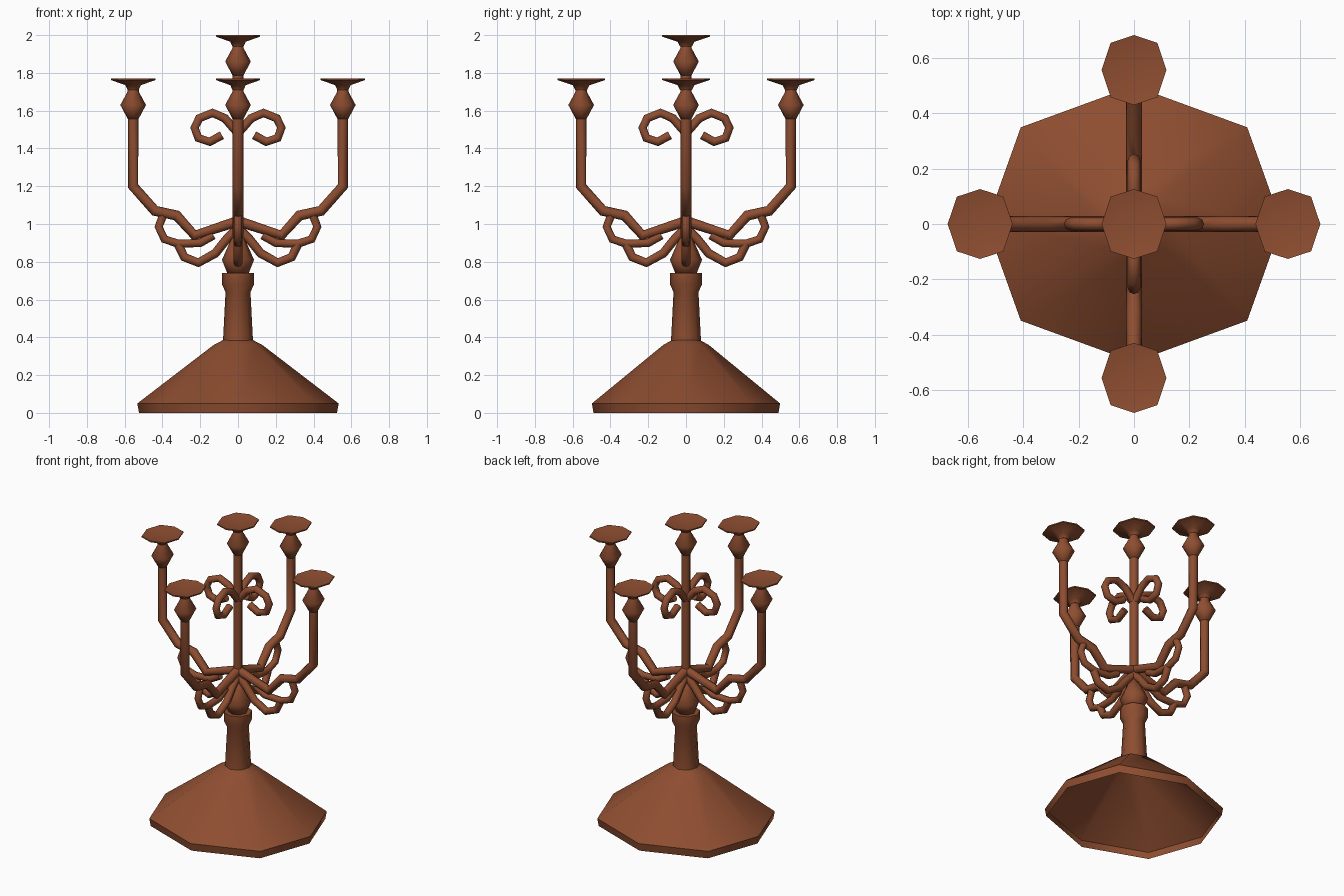
import bpy, bmesh, math

if "Cube" in bpy.data.objects:
    bpy.data.objects.remove(bpy.data.objects["Cube"])

bronze = bpy.data.materials.new("bronze")
bronze.diffuse_color = (0.27, 0.075, 0.03, 1)
bronze.use_nodes = True
bronze.node_tree.nodes["Principled BSDF"].inputs["Base Color"].default_value = bronze.diffuse_color

ROUND = (1.0, 0.71, 0.71, 1.0)      # x axis, diagonal x, diagonal y, y axis
DISH = (0.975, 0.70, 0.82, 1.05)
BASE = (1.07, 0.82, 0.70, 1.0)


def finish(ob, angle):
    ob.data.materials.append(bronze)
    bpy.ops.object.select_all(action='DESELECT')
    ob.select_set(True)
    bpy.context.view_layer.objects.active = ob
    bpy.ops.object.shade_smooth_by_angle(angle=math.radians(angle))
    return ob


def lathe(name, profile, shape=ROUND, at=(0, 0), close_bottom=True, angle=50):
    """Eight-sided turned part from (radius, z) points, bottom to top."""
    a, dx, dy, b = shape
    ring = [(a, 0), (dx, dy), (0, b), (-dx, dy), (-a, 0), (-dx, -dy), (0, -b), (dx, -dy)]
    bm = bmesh.new()
    rows = []
    for r, z in profile:
        if r == 0:
            rows.append([bm.verts.new((at[0], at[1], z))] * 8)
        else:
            rows.append([bm.verts.new((at[0] + x * r, at[1] + y * r, z)) for x, y in ring])
    for lo, hi in zip(rows, rows[1:]):
        for i in range(8):
            j = (i + 1) % 8
            quad = [lo[i], lo[j], hi[j], hi[i]]
            bm.faces.new(list(dict.fromkeys(quad)))
    if close_bottom:
        bm.faces.new(rows[0][::-1])
    me = bpy.data.meshes.new(name)
    bm.to_mesh(me)
    bm.free()
    ob = bpy.data.objects.new(name, me)
    bpy.context.collection.objects.link(ob)
    return finish(ob, angle)


def tube(name, path, radius, turn=0.0):
    """Eight-sided rod along (distance from axis, z) points, turned about z."""
    cu = bpy.data.curves.new(name, 'CURVE')
    cu.dimensions = '3D'
    cu.bevel_depth = radius
    cu.bevel_resolution = 2
    cu.use_fill_caps = True
    sp = cu.splines.new('POLY')
    sp.points.add(len(path) - 1)
    c, s = math.cos(turn), math.sin(turn)
    for p, (d, z) in zip(sp.points, path):
        p.co = (d * c, d * s, z, 1)
    ob = bpy.data.objects.new(name, cu)
    bpy.context.collection.objects.link(ob)
    bpy.ops.object.select_all(action='DESELECT')
    ob.select_set(True)
    bpy.context.view_layer.objects.active = ob
    bpy.ops.object.convert(target='MESH')
    return finish(bpy.context.view_layer.objects.active, 50)


def candle_cup(name, at, top):
    """Knop and shallow dish."""
    lathe(name + "_knop", [(0.028, top - 0.215), (0.068, top - 0.14), (0.03, top - 0.07),
                           (0.03, top - 0.03)], at=at, angle=80)
    lathe(name + "_dish", [(0.03, top - 0.06), (0.042, top - 0.035), (0.12, top - 0.008),
                           (0.12, top), (0, top - 0.022)], DISH, at)


# Hollow spreading foot
lathe("base", [(0.49, 0), (0.498, 0.05), (0.12, 0.36), (0.075, 0.385)], BASE,
      close_bottom=False)
# Column with collar and knop
lathe("column", [(0.08, 0.37), (0.066, 0.64), (0.085, 0.68), (0.085, 0.74), (0, 0.74)])
lathe("column_knop", [(0.055, 0.735), (0.085, 0.81), (0.028, 0.94), (0, 0.95)], angle=80)
# Central rod and cup
tube("stem", [(0, 0.85), (0, 1.82)], 0.028)
candle_cup("centre", (0, 0), 2.0)

ARM = [(0, 1.015), (0.23, 0.94), (0.325, 1.045), (0.44, 1.07), (0.555, 1.20), (0.555, 1.58)]
LOWER = [(0.0, 0.98), (0.06, 0.92), (0.12, 0.845), (0.21, 0.795), (0.285, 0.825),
         (0.315, 0.89)]
OUTER = [(0.13, 0.94), (0.20, 0.90), (0.315, 0.895), (0.39, 0.92), (0.42, 0.985),
         (0.395, 1.05)]
UPPER = [(0, 1.48), (0.07, 1.56), (0.135, 1.588), (0.205, 1.56), (0.23, 1.51),
         (0.21, 1.455), (0.15, 1.435), (0.085, 1.47)]

# Four arms with scrolls
for i, side in enumerate(("right", "back", "left", "front")):
    t = i * math.pi / 2
    tube(side + "_arm", ARM, 0.028, t)
    tube(side + "_lower_scroll", LOWER, 0.024, t)
    tube(side + "_outer_scroll", OUTER, 0.022, t)
    tube(side + "_upper_scroll", UPPER, 0.023, t)
    candle_cup(side, (0.555 * math.cos(t), 0.555 * math.sin(t)), 1.77)
